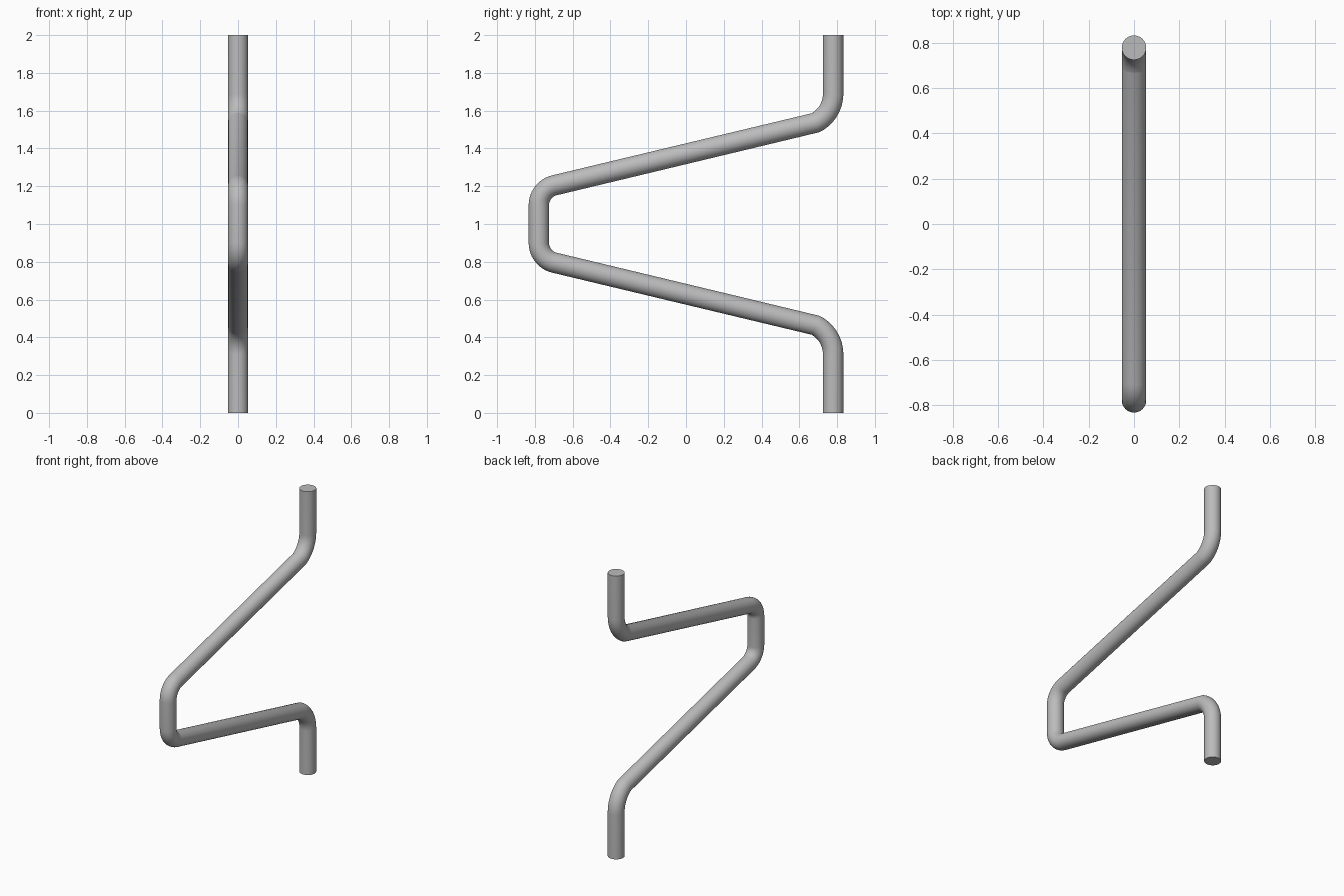
import bpy
import math

cube = bpy.data.objects.get("Cube")
if cube:
    bpy.data.objects.remove(cube, do_unlink=True)

TUBE_RADIUS = 0.054
POST_Y = 0.779
STEPS = 12


def arc(cy, cz, radius, start, end):
    """Points of a bend in the YZ plane, angles in degrees."""
    points = []
    for i in range(STEPS + 1):
        a = math.radians(start + (end - start) * i / STEPS)
        points.append((0, cy + radius * math.cos(a), cz + radius * math.sin(a)))
    return points


# Upper half of the centre line: top end, back bend, front bend
back_r, front_r = 0.174, 0.108
upper = [(0, POST_Y, 2.0)]
upper += arc(POST_Y - back_r, 1.69, back_r, 0, -62)
upper += arc(front_r - POST_Y, 1.1, front_r, 103.5, 180)

# Lower half mirrors the upper half about mid height
path = upper + [(x, y, 2 - z) for x, y, z in reversed(upper)]

# Round tube swept along the path
curve = bpy.data.curves.new("bent_rod", "CURVE")
curve.dimensions = "3D"
curve.twist_mode = "MINIMUM"
curve.bevel_depth = TUBE_RADIUS
curve.bevel_resolution = 14
curve.use_fill_caps = True
spline = curve.splines.new("POLY")
spline.points.add(len(path) - 1)
for point, co in zip(spline.points, path):
    point.co = (*co, 1)

rod = bpy.data.objects.new("bent_rod", curve)
bpy.context.collection.objects.link(rod)
bpy.ops.object.select_all(action="DESELECT")
rod.select_set(True)
bpy.context.view_layer.objects.active = rod
bpy.ops.object.convert(target="MESH")

# Weld the end caps, then keep their rims sharp
bpy.ops.object.mode_set(mode="EDIT")
bpy.ops.mesh.select_all(action="SELECT")
bpy.ops.mesh.remove_doubles(threshold=0.0001)
bpy.ops.mesh.normals_make_consistent(inside=False)
bpy.ops.object.mode_set(mode="OBJECT")
bpy.ops.object.shade_smooth_by_angle(angle=math.radians(35))

# Plain grey metal
grey = bpy.data.materials.new("grey_metal")
grey.use_nodes = True
colour = (0.5, 0.5, 0.5, 1)
grey.diffuse_color = colour
grey.node_tree.nodes["Principled BSDF"].inputs["Base Color"].default_value = colour
rod.data.materials.clear()
rod.data.materials.append(grey)
